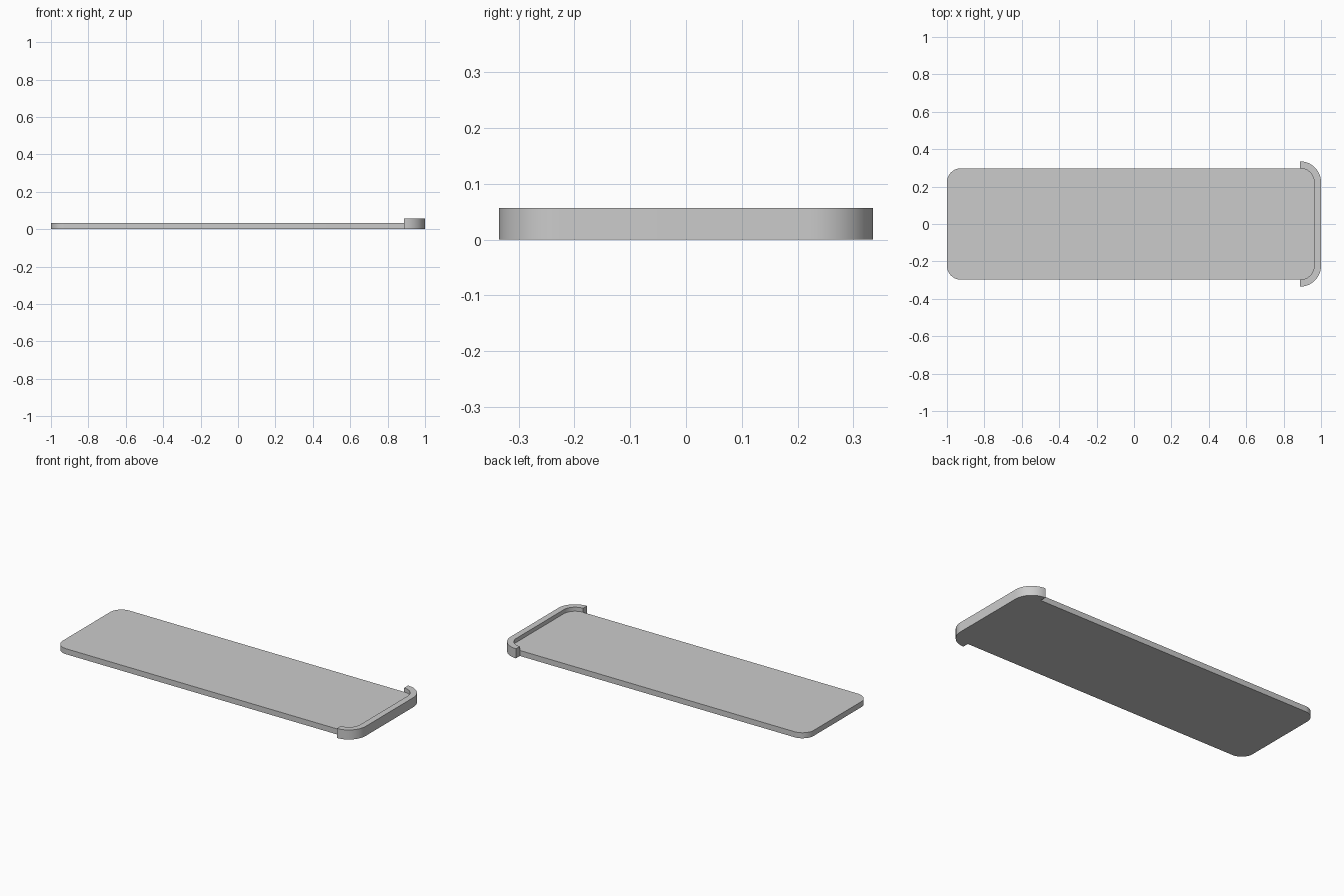
import bpy, bmesh, math

if "Cube" in bpy.data.objects:
    bpy.data.objects.remove(bpy.data.objects["Cube"])

X0, X1 = -1.0, 0.963      # plate ends
W = 0.298                 # plate half width
R = 0.075                 # plate corner radius
T = 0.037                 # lip wall thickness
H, LIP_H = 0.033, 0.057   # plate and lip heights
SEG = 16


def arc(cx, cy, r, start):
    """Quarter circle, counter-clockwise from a start angle in degrees."""
    return [(cx + r * math.cos(a), cy + r * math.sin(a))
            for a in (math.radians(start + 90 * i / SEG) for i in range(SEG + 1))]


cr, cy = X1 - R, W - R
inner = arc(cr, -cy, R, -90) + arc(cr, cy, R, 0)              # plate end under the lip
outer = arc(cr, -cy, R + T, -90) + arc(cr, cy, R + T, 0)      # outside of the lip
left = arc(X0 + R, cy, R, 90) + arc(X0 + R, -cy, R, 180)      # free plate end

bm = bmesh.new()


def row(points, z):
    return [bm.verts.new((x, y, z)) for x, y in points]


def strip(a, b):
    """Quads between two rows of vertices."""
    for i in range(len(a) - 1):
        bm.faces.new((a[i], a[i + 1], b[i + 1], b[i]))


in0, in1, in2 = row(inner, 0), row(inner, H), row(inner, LIP_H)
out0, out2 = row(outer, 0), row(outer, LIP_H)
left0, left1 = row(left, 0), row(left, H)

# plate: top, rim and one flat underside shared with the lip
bm.faces.new(in1 + left1)
bm.faces.new((out0 + [in0[-1]] + left0 + [in0[0]])[::-1])
strip([in0[-1]] + left0 + [in0[0]], [in1[-1]] + left1 + [in1[0]])

# raised lip: outer wall, top, inner wall and the two ends
strip(out0, out2)
strip(out2, in2)
strip(in2, in1)
bm.faces.new((in0[0], in1[0], in2[0], out2[0], out0[0])[::-1])
bm.faces.new((in0[-1], in1[-1], in2[-1], out2[-1], out0[-1]))
bmesh.ops.recalc_face_normals(bm, faces=bm.faces[:])

mesh = bpy.data.meshes.new("plate_with_end_lip")
bm.to_mesh(mesh)
bm.free()
tray = bpy.data.objects.new("plate_with_end_lip", mesh)
bpy.context.collection.objects.link(tray)

grey = bpy.data.materials.new("light grey")
grey.diffuse_color = (0.6, 0.6, 0.6, 1)
grey.use_nodes = True
grey.node_tree.nodes["Principled BSDF"].inputs["Base Color"].default_value = grey.diffuse_color
mesh.materials.append(grey)

bpy.context.view_layer.objects.active = tray
tray.select_set(True)
bpy.ops.object.shade_smooth_by_angle(angle=math.radians(30))
